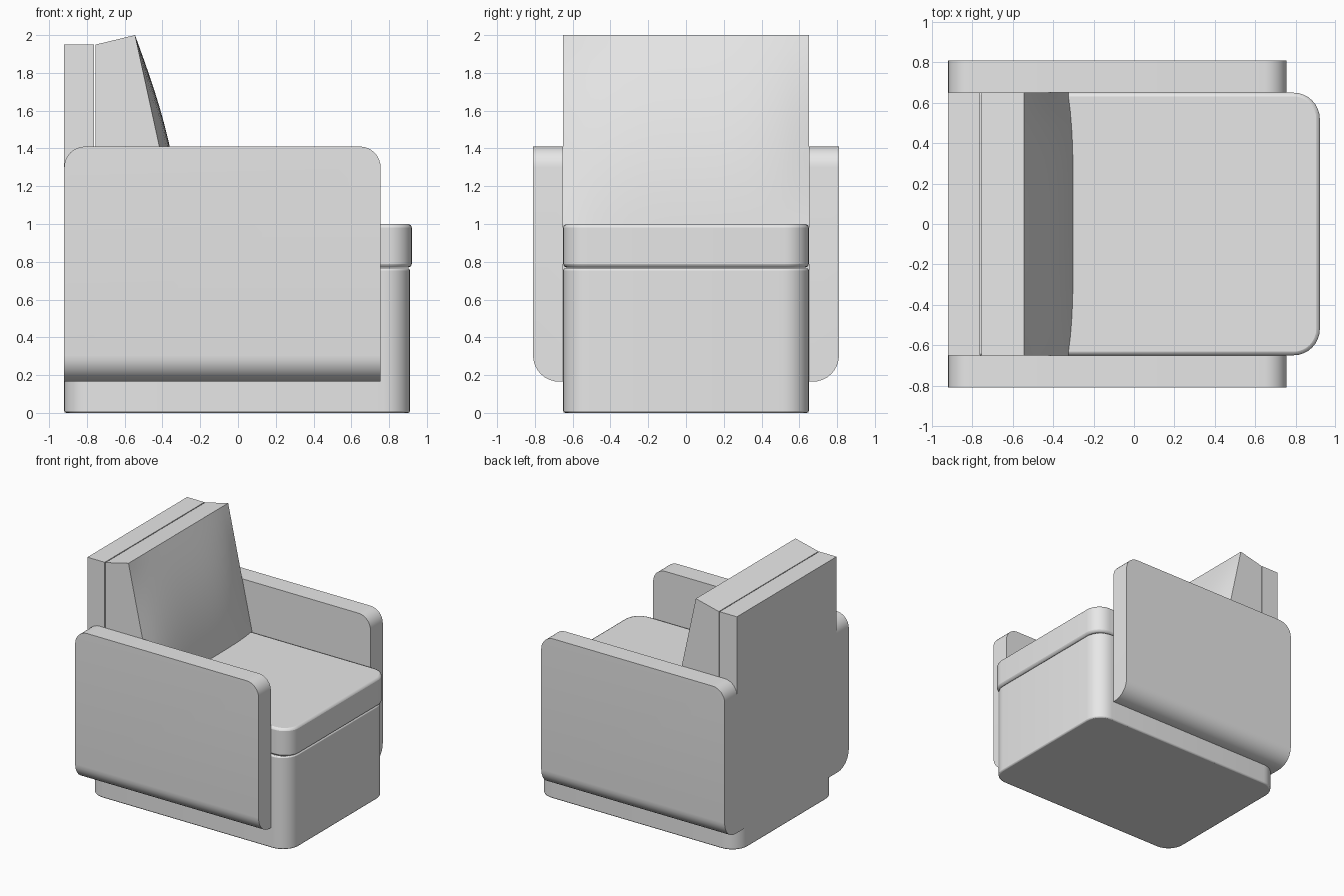
import bpy
import bmesh
import math

cube = bpy.data.objects.get("Cube")
if cube:
    bpy.data.objects.remove(cube, do_unlink=True)

GREY = (0.8, 0.8, 0.8, 1.0)
fabric = bpy.data.materials.new("grey_fabric")
fabric.use_nodes = True
fabric.diffuse_color = GREY
fabric.node_tree.nodes["Principled BSDF"].inputs["Base Color"].default_value = GREY


def finish(name, bm, soft=0):
    """Turn a bmesh into a shaded object, optionally softening its rims."""
    bmesh.ops.recalc_face_normals(bm, faces=bm.faces)
    mesh = bpy.data.meshes.new(name)
    bm.to_mesh(mesh)
    bm.free()
    mesh.materials.append(fabric)
    obj = bpy.data.objects.new(name, mesh)
    bpy.context.collection.objects.link(obj)
    if soft:
        mod = obj.modifiers.new("soft_rim", "BEVEL")
        mod.width = soft
        mod.segments = 2
        mod.limit_method = "ANGLE"
        mod.angle_limit = math.radians(50)
    bpy.ops.object.select_all(action="DESELECT")
    obj.select_set(True)
    bpy.context.view_layer.objects.active = obj
    bpy.ops.object.shade_smooth_by_angle(angle=math.radians(35))
    return obj


def box(x, y, z):
    """Box spanning the three (low, high) ranges."""
    bm = bmesh.new()
    bmesh.ops.create_cube(bm, size=1)
    for v in bm.verts:
        v.co = [r[0] if c < 0 else r[1] for c, r in zip(v.co, (x, y, z))]
    return bm


def round_edges(bm, axis, radius, rule):
    """Round the edges along an axis whose midpoint passes the rule."""
    edges = []
    for e in bm.edges:
        a, b = (v.co for v in e.verts)
        if abs(a[axis] - b[axis]) > 0.1 and rule((a + b) / 2):
            edges.append(e)
    bmesh.ops.bevel(bm, geom=edges, offset=radius, segments=8,
                    profile=0.5, affect="EDGES")


BACK, HALF = -0.92, 0.65

# Base block with rounded upright corners
bm = box((BACK, 0.91), (-HALF, HALF), (0, 0.765))
round_edges(bm, 2, 0.14, lambda m: True)
finish("base", bm, 0.01)

# Seat cushion, rounded at its front corners
bm = box((-0.755, 0.92), (-HALF, HALF), (0.77, 1.0))
round_edges(bm, 2, 0.13, lambda m: m.x > 0)
finish("seat_cushion", bm, 0.018)

# Arms: rounded upper ends and rounded outer lower edge
for name, side in (("left_arm", 1), ("right_arm", -1)):
    # the chair's front is +x, but names follow the model frame
    bm = box((BACK, 0.755), sorted((side * HALF, side * 0.81)), (0.165, 1.41))
    round_edges(bm, 1, 0.11, lambda m: m.z > 1)
    round_edges(bm, 0, 0.14, lambda m: m.z < 0.2 and abs(m.y) > 0.7)
    finish(name, bm)

# Upright back panel
bm = box((BACK, -0.762), (-HALF, HALF), (0.165, 1.95))
finish("back_panel", bm)

# Leaning back cushion: bulging front, joined to a flat rear
bm = bmesh.new()
bmesh.ops.create_grid(bm, x_segments=16, y_segments=16, size=1)
for v in bm.verts:
    u, h = v.co.x, (v.co.y + 1) / 2
    bulge = 0.055 * (1 - u ** 4) * math.sin(math.pi * (0.15 + 0.85 * h))
    v.co = (-0.325 - 0.22 * h + bulge, u * HALF, 0.99 + 1.01 * h)
rim = [e for e in bm.edges if e.is_boundary]
new = bmesh.ops.extrude_edge_only(bm, edges=rim)["geom"]
for v in (g for g in new if isinstance(g, bmesh.types.BMVert)):
    v.co.x = -0.755
    v.co.z = 0.99 + (v.co.z - 0.99) * 0.95
bmesh.ops.holes_fill(bm, edges=[e for e in bm.edges if e.is_boundary], sides=0)
finish("back_cushion", bm)
